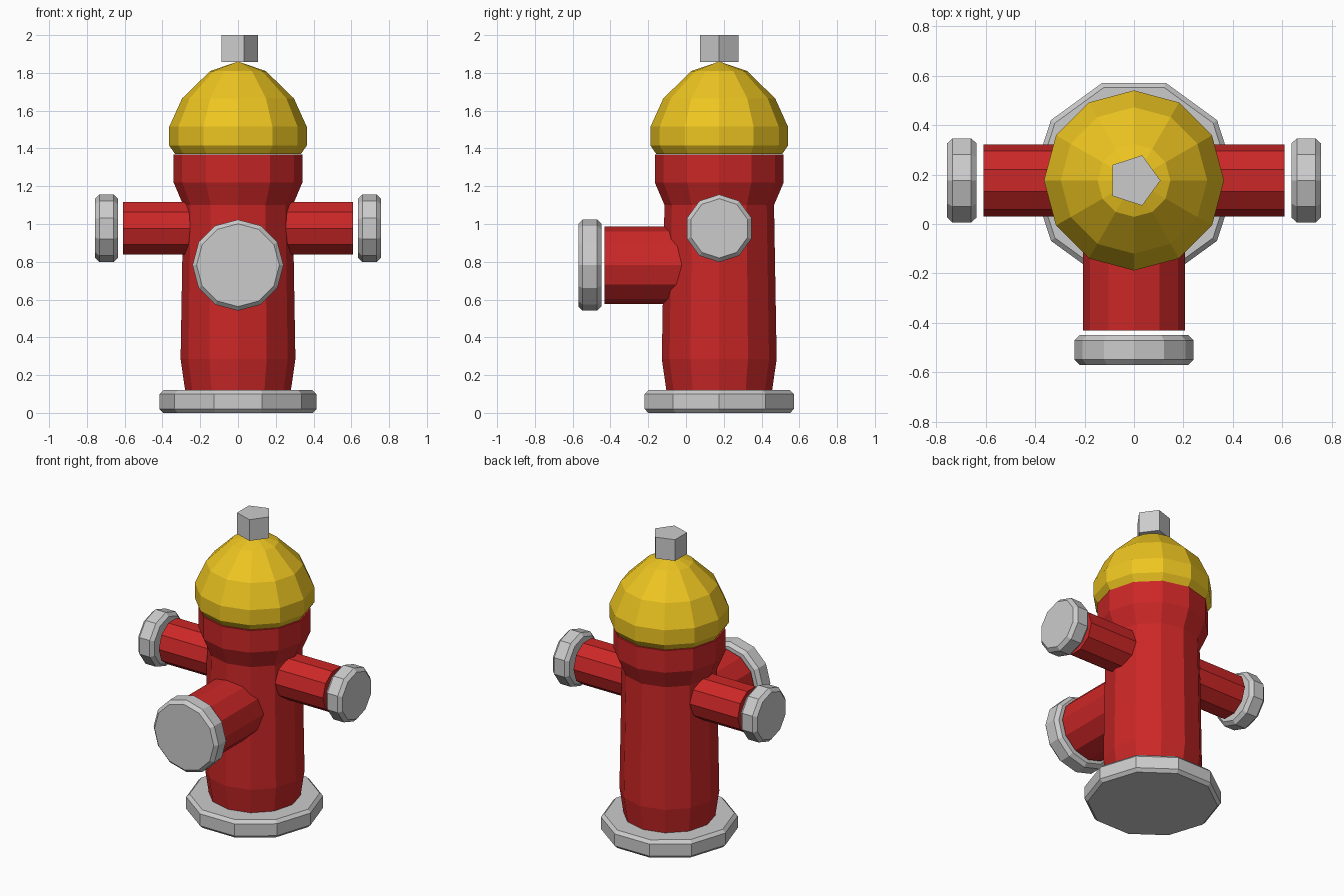
import bpy, bmesh
from math import cos, sin, pi, radians
from mathutils import Matrix

if "Cube" in bpy.data.objects:
    bpy.data.objects.remove(bpy.data.objects["Cube"])

CY = 0.176  # y of the hydrant's main axis


def material(name, color):
    m = bpy.data.materials.new(name)
    m.diffuse_color = color
    m.use_nodes = True
    m.node_tree.nodes["Principled BSDF"].inputs["Base Color"].default_value = m.diffuse_color
    return m


RED = material("red_paint", (0.6, 0.02, 0.02, 1))
YELLOW = material("yellow_paint", (0.85, 0.56, 0.015, 1))


def lathe(name, sides, profile, center, rot=Matrix(), phase=0.0, mat=None):
    """Flat-shaded solid from (radius, height) rings around local z."""
    bm = bmesh.new()
    rings = []
    for r, h in profile:
        n = sides if r > 0 else 1
        rings.append([bm.verts.new((r * cos(phase + 2 * pi * i / sides),
                                    r * sin(phase + 2 * pi * i / sides), h))
                      for i in range(n)])
    for a, b in zip(rings, rings[1:]):
        for i in range(sides):
            j = (i + 1) % sides
            if len(b) == 1:
                bm.faces.new((a[i], a[j], b[0]))
            else:
                bm.faces.new((a[i], a[j], b[j], b[i]))
    for ring in (rings[0], rings[-1]):
        if len(ring) > 1:
            bm.faces.new(ring)
    bmesh.ops.recalc_face_normals(bm, faces=bm.faces)
    bm.transform(Matrix.Translation(center) @ rot)
    mesh = bpy.data.meshes.new(name)
    bm.to_mesh(mesh)
    bm.free()
    if mat:
        mesh.materials.append(mat)
    ob = bpy.data.objects.new(name, mesh)
    bpy.context.collection.objects.link(ob)
    return ob


def disc(r, h0, h1, b=0.022):
    """Profile of a disc with chamfered rims."""
    return [(r - b, h0), (r, h0 + b), (r, h1 - b), (r - b, h1)]


# Base flange, barrel, bonnet and operating nut
axis = (0, CY, 0)
lathe("base_flange", 10, disc(0.415, 0, 0.12, 0.02), axis)
lathe("barrel", 12, [(0.28, 0.12), (0.304, 0.285), (0.29, 1.1),
                     (0.341, 1.22), (0.341, 1.368)], axis, mat=RED)
lathe("bonnet", 12, [(0.333, 1.37), (0.364, 1.415), (0.364, 1.515), (0.296, 1.665),
                     (0.147, 1.81), (0, 1.86)], axis, mat=YELLOW)
lathe("top_nut", 5, [(0.107, 1.858), (0.107, 2.0)], axis)

# Side outlets with their caps
for side, s in (("right", 1), ("left", -1)):
    rot = Matrix.Rotation(radians(90 * s), 4, 'Y')
    c = (0, CY, 0.977)
    lathe(side + "_outlet", 10, [(0.146, 0.2), (0.146, 0.608)], c, rot, pi / 10, RED)
    lathe(side + "_outlet_cap", 10, disc(0.179, 0.636, 0.756), c, rot)

# Large front outlet with its cap
rot = Matrix.Rotation(radians(90), 4, 'X')
c = (0, CY, 0.782)
lathe("front_outlet", 12, [(0.206, 0.2), (0.206, 0.607)], c, rot, mat=RED)
lathe("front_outlet_cap", 12, disc(0.241, 0.624, 0.746), c, rot)
